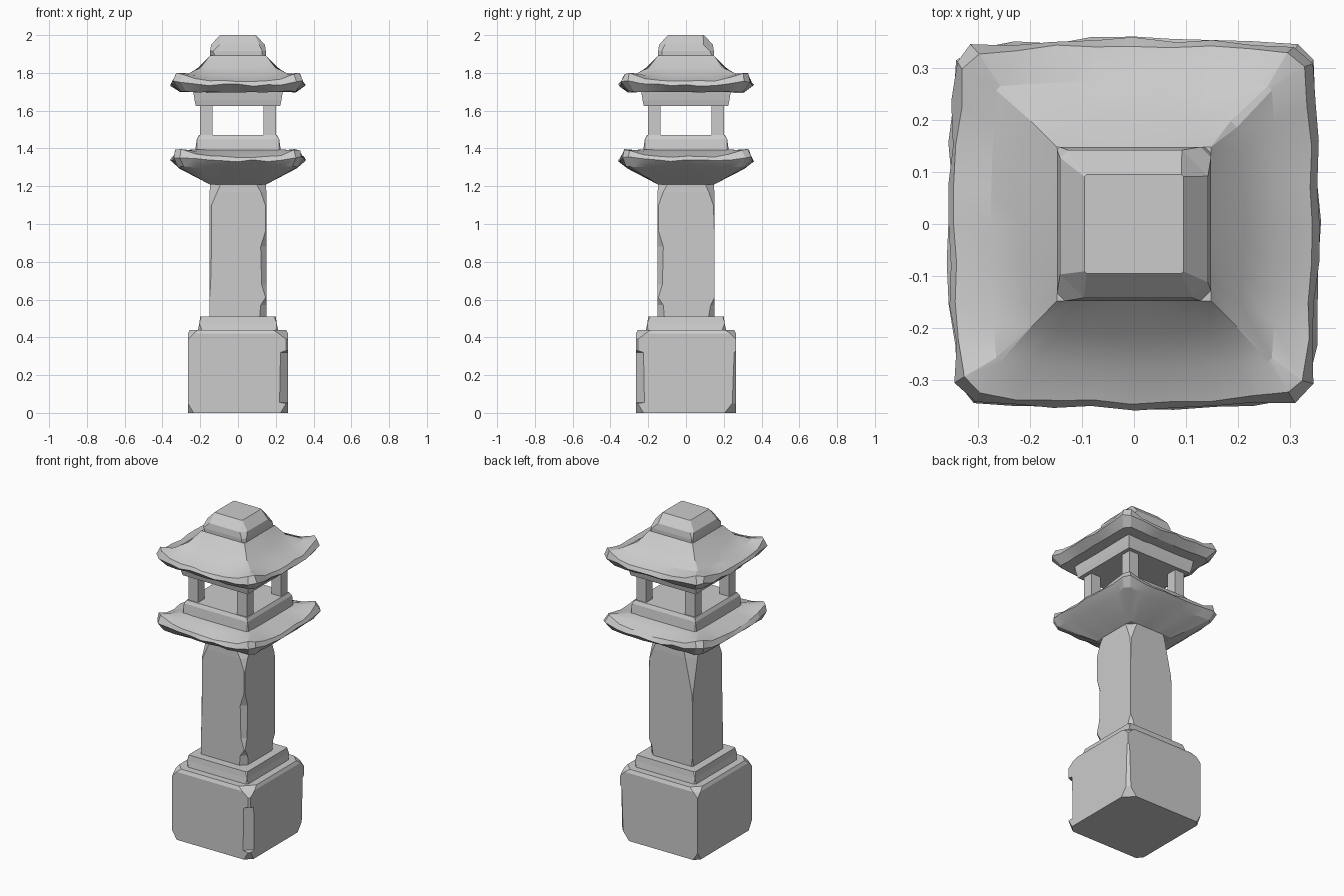
import bpy, bmesh, random
from mathutils import Matrix

random.seed(4)
SHARP = (0, 0, 0, 0)


def ring(z, h, cuts=SHARP, z_corner=None, h_corner=None, n=1, rough=0.0):
    """Square ring; cuts chip the corners in order (-,-) (+,-) (+,+) (-,+)."""
    zc = z if z_corner is None else z_corner
    hc = h if h_corner is None else h_corner
    pts = []
    for k in range(4):
        rot = Matrix.Rotation(k * 1.5707963, 3, 'Z')
        a, b = -hc + cuts[k], hc - cuts[(k + 1) % 4]
        for i in range(n + 1):
            x = a + (b - a) * i / n
            t = (2 * i / n - 1) ** 2
            p = rot @ Matrix.Identity(3).col[0] * x
            p += rot @ Matrix.Identity(3).col[1] * -(h + (hc - h) * t)
            p.z = z + (zc - z) * t * t
            if rough:
                p.x += random.uniform(-rough, rough)
                p.y += random.uniform(-rough, rough)
                p.z += random.uniform(-rough, rough)
            pts.append(p)
    return pts


def loft(name, rings, smooth=None):
    bm = bmesh.new()
    rows = [[bm.verts.new(p) for p in r] for r in rings]
    for lo, hi in zip(rows, rows[1:]):
        m = len(lo)
        for i in range(m):
            j = (i + 1) % m
            bm.faces.new((lo[i], lo[j], hi[j], hi[i]))
    bm.faces.new(rows[0][::-1])
    bm.faces.new(rows[-1])
    bmesh.ops.remove_doubles(bm, verts=bm.verts, dist=0.0005)
    bmesh.ops.recalc_face_normals(bm, faces=bm.faces)
    me = bpy.data.meshes.new(name)
    bm.to_mesh(me)
    bm.free()
    ob = bpy.data.objects.new(name, me)
    bpy.context.collection.objects.link(ob)
    if smooth:
        bpy.ops.object.select_all(action='DESELECT')
        ob.select_set(True)
        bpy.context.view_layer.objects.active = ob
        bpy.ops.object.shade_smooth_by_angle(angle=smooth)
    return ob


# chipped base block with a groove down its front right edge
loft("base_block", [
    ring(0.00, 0.265, (0.03, 0.04, 0.06, 0.03)),
    ring(0.05, 0.265, (0, 0.01, 0.02, 0)),
    ring(0.055, 0.265, (0, 0.045, 0.02, 0)),
    ring(0.32, 0.265, (0, 0.04, 0.01, 0)),
    ring(0.33, 0.265, (0, 0.01, 0, 0)),
    ring(0.39, 0.265, (0, 0.01, 0, 0)),
    ring(0.42, 0.265, (0.03, 0.05, 0.03, 0.03)),
    ring(0.44, 0.255, (0.045, 0.07, 0.05, 0.05)),
])

# step under the post
loft("base_step", [
    ring(0.44, 0.212, (0.02, 0.01, 0.02, 0.01)),
    ring(0.475, 0.205),
    ring(0.51, 0.20, (0.005, 0.01, 0.005, 0.01)),
])

# post with worn corners
loft("post", [
    ring(0.51, 0.15, (0, 0.035, 0.03, 0.01)),
    ring(0.57, 0.15, (0, 0.03, 0.02, 0)),
    ring(0.61, 0.15, (0, 0.004, 0, 0)),
    ring(0.68, 0.15, (0.005, 0.025, 0, 0)),
    ring(0.88, 0.15, (0.01, 0.03, 0, 0)),
    ring(0.96, 0.15, (0.01, 0.005, 0, 0.005)),
    ring(1.10, 0.15, (0.01, 0.005, 0.005, 0.035)),
    ring(1.17, 0.15, (0.04, 0.03, 0.03, 0.05)),
    ring(1.22, 0.148, (0.06, 0.055, 0.05, 0.06)),
])

# flared platform with lifted corners and a rough rim
N = 8
C = (0.03,) * 4
loft("platform", [
    ring(1.21, 0.15, n=N),
    ring(1.295, 0.305, C, 1.305, 0.315, N, 0.004),
    ring(1.335, 0.355, C, 1.355, 0.340, N, 0.006),
    ring(1.355, 0.343, C, 1.393, 0.328, N, 0.005),
    ring(1.375, 0.28, (0.012,) * 4, 1.392, 0.275, N),
    ring(1.395, 0.215, n=N),
], 0.35)

# lamp chamber: sill, four pillars, lintel
loft("chamber_sill", [
    ring(1.385, 0.227, (0.01,) * 4),
    ring(1.45, 0.218),
    ring(1.47, 0.207, (0.004,) * 4),
])
for side_y, y in (("front", -1), ("back", 1)):
    for side_x, x in (("left", -1), ("right", 1)):
        ob = loft(f"pillar_{side_y}_{side_x}", [ring(1.46, 0.033), ring(1.635, 0.033)])
        ob.location = (x * 0.167, y * 0.167, 0)
loft("chamber_lintel", [
    ring(1.625, 0.223),
    ring(1.655, 0.230),
    ring(1.705, 0.238),
])

# curved roof with lifted corners and a rough rim
loft("roof", [
    ring(1.697, 0.305, C, 1.702, 0.305, N, 0.003),
    ring(1.735, 0.354, C, 1.755, 0.340, N, 0.006),
    ring(1.757, 0.343, C, 1.797, 0.328, N, 0.005),
    ring(1.78, 0.275, (0.008,) * 4, 1.795, 0.265, N),
    ring(1.828, 0.212, (0, 0, 0.012, 0), 1.828, 0.198, N),
    ring(1.892, 0.148, n=N),
], 0.35)

# chipped capstone
loft("capstone", [
    ring(1.885, 0.148, (0.03, 0.02, 0.01, 0.01)),
    ring(1.915, 0.148, (0.015, 0.02, 0.02, 0.005)),
    ring(1.95, 0.142, (0.045, 0.03, 0.05, 0.015)),
    ring(2.00, 0.095, (0.004,) * 4),
])
